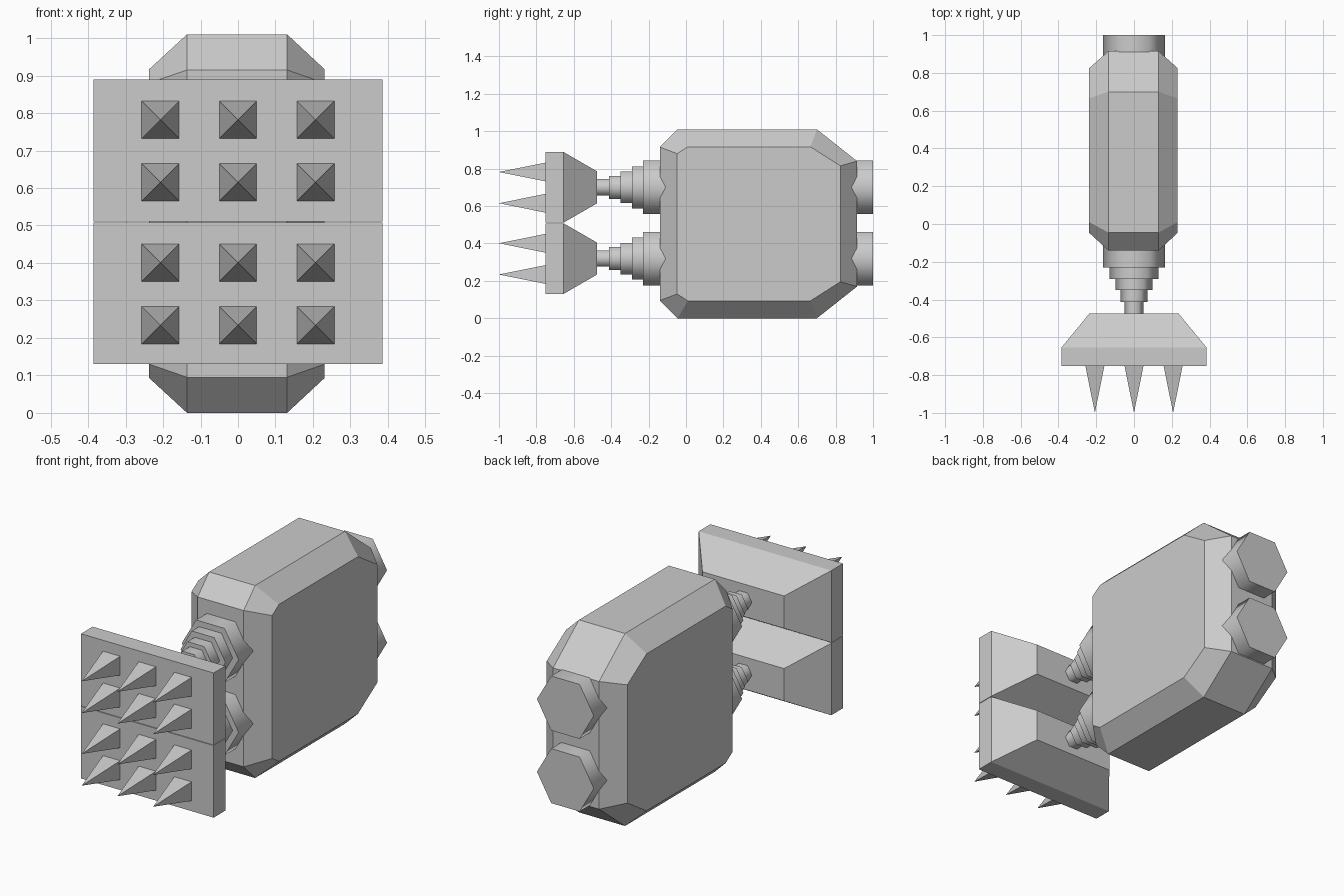
import bpy, bmesh, math
from mathutils import Matrix

if "Cube" in bpy.data.objects:
    bpy.data.objects.remove(bpy.data.objects["Cube"])

grey = bpy.data.materials.new("plain grey")
grey.diffuse_color = (0.6, 0.6, 0.6, 1)
grey.use_nodes = True
grey.node_tree.nodes["Principled BSDF"].inputs["Base Color"].default_value = grey.diffuse_color


def make(name, bm):
    bmesh.ops.recalc_face_normals(bm, faces=bm.faces[:])
    mesh = bpy.data.meshes.new(name)
    bm.to_mesh(mesh)
    bm.free()
    mesh.materials.append(grey)
    obj = bpy.data.objects.new(name, mesh)
    bpy.context.collection.objects.link(obj)
    return obj


def loft(name, rings):
    """Skin a row of equal-length rings and cap both ends."""
    bm = bmesh.new()
    vs = [[bm.verts.new(p) for p in ring] for ring in rings]
    n = len(vs[0])
    for a, b in zip(vs, vs[1:]):
        for i in range(n):
            j = (i + 1) % n
            bm.faces.new((a[i], a[j], b[j], b[i]))
    bm.faces.new(vs[0])
    bm.faces.new(vs[-1])
    return make(name, bm)


def octagon(x, half):
    """Side outline from its upper half, mirrored about mid height."""
    mid = 0.505
    pts = half + [(y, 2 * mid - z) for y, z in reversed(half)]
    return [(x, y, z) for y, z in pts]


def rect(y, hx, hz, cz):
    return [(sx * hx, y, cz + sz * hz) for sx, sz in ((-1, -1), (1, -1), (1, 1), (-1, 1))]


# Chamfered body: broad middle outline, smaller flat side outlines
outer = [(-0.14, 0.915), (-0.045, 1.01), (0.70, 1.01), (0.915, 0.84)]
inner = [(-0.047, 0.88), (0.01, 0.917), (0.665, 0.917), (0.825, 0.815)]
loft("body", [octagon(-0.237, inner), octagon(-0.136, outer),
              octagon(0.131, outer), octagon(0.231, inner)])

# Telescoping hexagonal pistons: (radius, front y, back y)
STEPS = [(0.165, -0.23, 1.0), (0.13, -0.29, -0.23), (0.097, -0.35, -0.29),
         (0.071, -0.412, -0.35), (0.05, -0.475, -0.412)]

for label, cz in (("upper", 0.70), ("lower", 0.319)):
    for k, (r, y0, y1) in enumerate(STEPS):
        bm = bmesh.new()
        bmesh.ops.create_cone(bm, cap_ends=True, segments=6, radius1=r, radius2=r,
                              depth=y1 - y0, matrix=Matrix.Rotation(math.pi / 2, 4, 'X'))
        # Put two corners on the x axis
        if max(abs(v.co.x) for v in bm.verts) < r * 0.95:
            bmesh.ops.rotate(bm, verts=bm.verts[:], matrix=Matrix.Rotation(math.pi / 6, 3, 'Y'))
        bmesh.ops.translate(bm, verts=bm.verts[:], vec=(0, (y0 + y1) / 2, cz))
        piston = make(f"{label}_piston_{k + 1}", bm)
        bpy.ops.object.select_all(action='DESELECT')
        piston.select_set(True)
        bpy.context.view_layer.objects.active = piston
        bpy.ops.object.shade_smooth_by_angle(angle=math.radians(70))

    # Ram plate: slab with a tapered back
    loft(f"{label}_ram_plate", [rect(-0.752, 0.385, 0.189, cz), rect(-0.655, 0.385, 0.189, cz),
                                rect(-0.475, 0.237, 0.085, cz)])

    # Pyramid spikes, two rows of three
    for row, dz in enumerate((0.082, -0.085)):
        for col in range(3):
            x, z = (col - 1) * 0.207, cz + dz
            bm = bmesh.new()
            base = [bm.verts.new((x + a, b_y, z + c)) for a, b_y, c in rect(-0.752, 0.05, 0.05, 0)]
            tip = bm.verts.new((x, -1.0, z))
            bm.faces.new(base)
            for i in range(4):
                bm.faces.new((base[i], base[(i + 1) % 4], tip))
            make(f"{label}_spike_{row + 1}_{col + 1}", bm)
